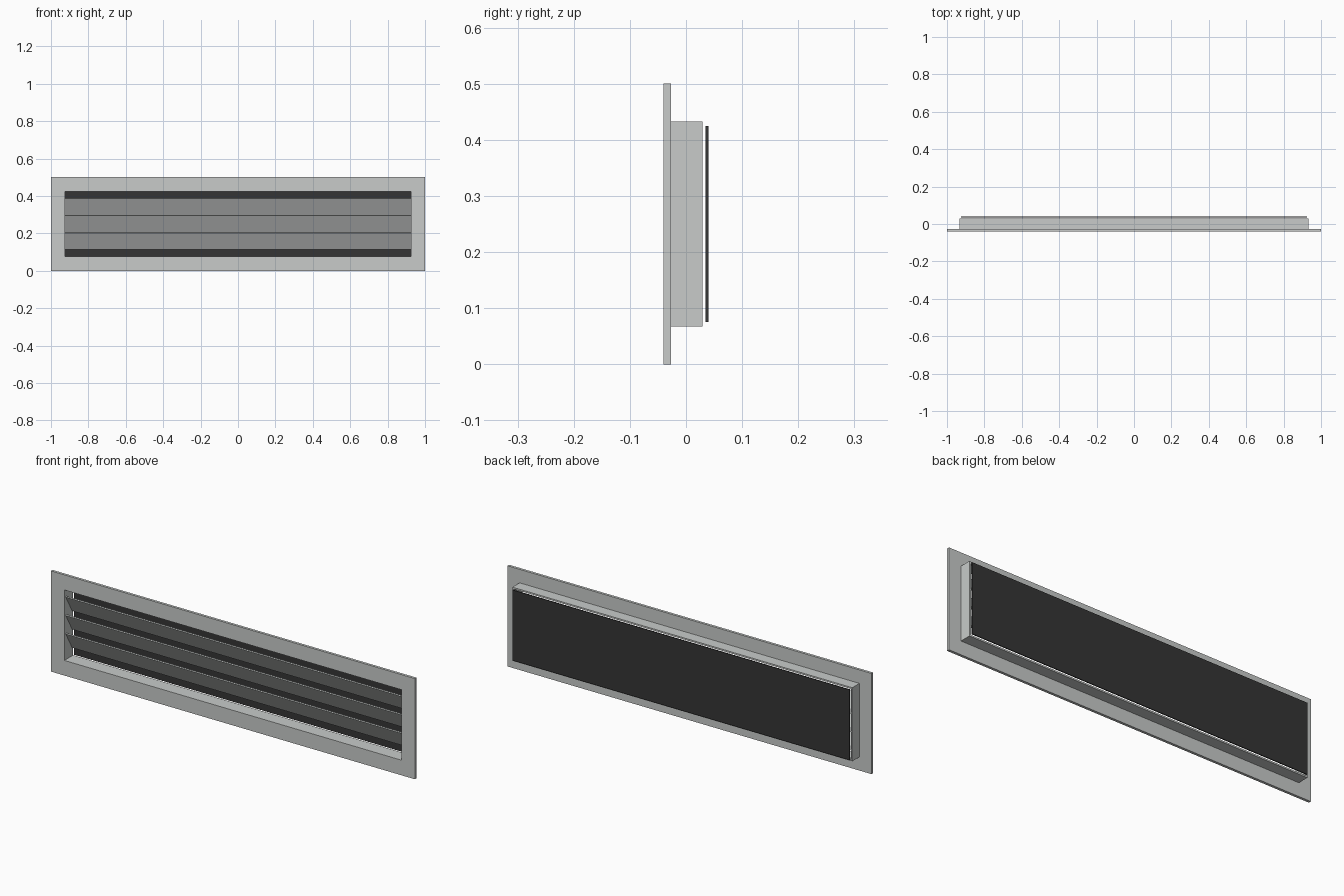
import bpy, bmesh, math
from mathutils import Matrix

if "Cube" in bpy.data.objects:
    bpy.data.objects.remove(bpy.data.objects["Cube"])


def material(name, rgb):
    m = bpy.data.materials.new(name)
    m.diffuse_color = (*rgb, 1)
    m.use_nodes = True
    m.node_tree.nodes["Principled BSDF"].inputs["Base Color"].default_value = m.diffuse_color
    return m


METAL = material("light_grey_metal", (0.58, 0.60, 0.59))
DARK = material("dark_backing", (0.036, 0.036, 0.036))
MID_Z = 0.25
HOLE_X, HOLE_Z = 0.926, 0.175      # half size of the opening


def finish(name, bm, mat):
    bmesh.ops.recalc_face_normals(bm, faces=bm.faces)
    mesh = bpy.data.meshes.new(name)
    bm.to_mesh(mesh)
    bm.free()
    mesh.materials.append(mat)
    ob = bpy.data.objects.new(name, mesh)
    bpy.context.collection.objects.link(ob)
    return ob


def ring(name, half_x, half_z, y0, y1, mat):
    """Rectangular frame around the opening, from y0 to y1."""
    bm = bmesh.new()
    corners = [(-1, -1), (1, -1), (1, 1), (-1, 1)]
    loops = [[bm.verts.new((sx * hx, y, MID_Z + sz * hz)) for sx, sz in corners]
             for hx, hz, y in ((half_x, half_z, y0), (half_x, half_z, y1),
                               (HOLE_X, HOLE_Z, y1), (HOLE_X, HOLE_Z, y0))]
    for k in range(4):
        a, b = loops[k], loops[(k + 1) % 4]
        for i in range(4):
            j = (i + 1) % 4
            bm.faces.new((a[i], a[j], b[j], b[i]))
    return finish(name, bm, mat)


def box(name, size, loc, mat, tilt=0.0):
    bm = bmesh.new()
    bmesh.ops.create_cube(bm, size=1)
    bm.transform(Matrix.Translation(loc) @ Matrix.Rotation(tilt, 4, 'X')
                 @ Matrix.Diagonal((*size, 1)))
    return finish(name, bm, mat)


# Wall flange and the duct sleeve behind it
ring("flange", 1.0, 0.25, -0.04, -0.027, METAL)
ring("sleeve", 0.934, 0.183, -0.027, 0.029, METAL)

# Three louvre blades, top edge leaning to the front
for i in range(3):
    box(f"louvre_blade_{i + 1}", (2 * HOLE_X, 0.006, 0.102),
        (0, -0.002, MID_Z + 0.002 + (i - 1) * 0.0915), METAL, math.radians(30))

# Dark panel closing the back
box("backing_panel", (2 * HOLE_X, 0.005, 2 * HOLE_Z), (0, 0.0375, MID_Z), DARK)
